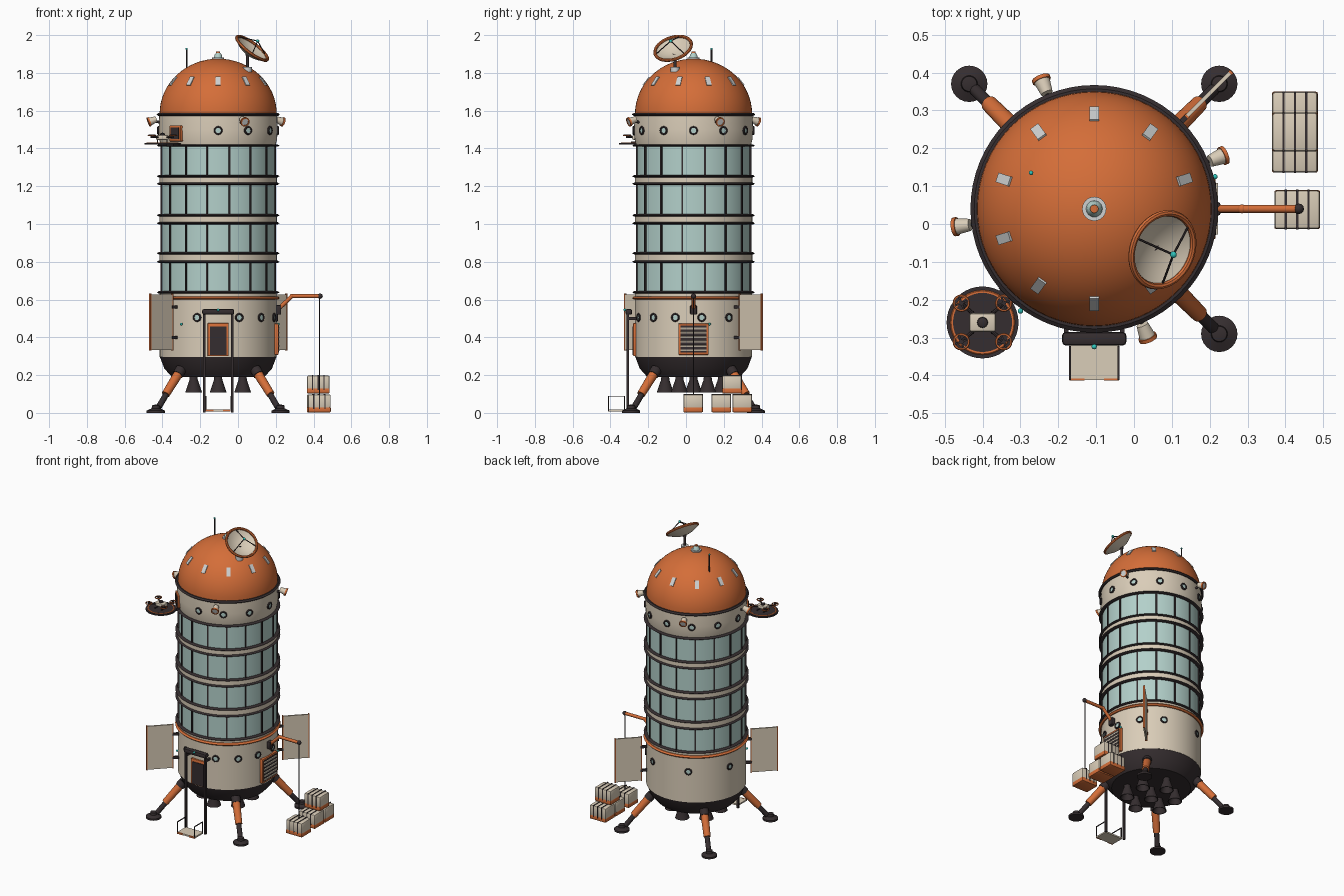
import bpy, bmesh, math
from mathutils import Matrix, Vector

if "Cube" in bpy.data.objects:
    bpy.data.objects.remove(bpy.data.objects["Cube"])

CX, CY, R = -0.105, 0.04, 0.31
COLORS = {
    "orange": (0.66, 0.155, 0.04), "beige": (0.70, 0.61, 0.48), "charcoal": (0.036, 0.027, 0.029),
    "glass": (0.45, 0.63, 0.59), "light_grey": (0.62, 0.64, 0.64), "cyan": (0.03, 0.58, 0.52),
}
MATS = {}
for n, c in COLORS.items():
    MATS[n] = bpy.data.materials.new(n)
    MATS[n].diffuse_color = (*c, 1)

PARTS = {}
I = Matrix.Identity(4)
T = lambda x, y, z: Matrix.Translation((x, y, z))
Rx = lambda d: Matrix.Rotation(math.radians(d), 4, 'X')
Rz = lambda d: Matrix.Rotation(math.radians(d), 4, 'Z')
AXIS = T(CX, CY, 0)


def at(deg, r, z):
    """Frame on the hull: -y points outward, angle runs from the front towards +x."""
    return AXIS @ Rz(deg) @ T(0, -r, z)


def part(name, mat):
    if name not in PARTS:
        PARTS[name] = (bmesh.new(), mat)
    return PARTS[name][0]


def box(name, mat, size, M=I, bevel=0):
    bm = part(name, mat)
    vs = bmesh.ops.create_cube(bm, size=1, matrix=M @ Matrix.Diagonal((*size, 1)))['verts']
    if bevel:
        es = list({e for v in vs for e in v.link_edges})
        bmesh.ops.bevel(bm, geom=es, offset=bevel, segments=2, affect='EDGES', profile=0.5)


def lathe(name, mat, prof, M=I, seg=24, loop=False):
    """Revolve (radius, height) points around local z."""
    bm = part(name, mat)
    rings = [[bm.verts.new(M @ Vector((r * math.cos(2 * math.pi * k / seg),
              r * math.sin(2 * math.pi * k / seg), z))) for k in range(seg)] for r, z in prof]
    pairs = list(zip(rings, rings[1:])) + ([(rings[-1], rings[0])] if loop else [])
    for a, b in pairs:
        for k in range(seg):
            j = (k + 1) % seg
            bm.faces.new((a[k], a[j], b[j], b[k]))
    bmesh.ops.remove_doubles(bm, verts=[v for r in rings for v in r], dist=1e-6)


def disc(name, mat, r, z0, z1, M=I, seg=24, r1=None):
    lathe(name, mat, [(0, z0), (r, z0), (r if r1 is None else r1, z1), (0, z1)], M, seg)


def hoop(name, mat, r, z, w, h, M=I, seg=24):
    lathe(name, mat, [(r - w, z - h), (r, z - h), (r + w * .5, z), (r, z + h), (r - w, z + h)], M, seg, True)


def rod(name, mat, a, b, r, r1=None, seg=12):
    a, b = Vector(a), Vector(b)
    M = Matrix.Translation(a) @ (b - a).to_track_quat('Z', 'Y').to_matrix().to_4x4()
    disc(name, mat, r, 0, (b - a).length, M, seg, r1)


def ball(name, mat, p, r):
    bmesh.ops.create_uvsphere(part(name, mat), u_segments=12, v_segments=8, radius=r, matrix=T(*p))


# hull shell
lathe("lower_hull", "charcoal", [(0, .19), (.245, .19), (.285, .235), (.308, .295), (0, .295)], AXIS, 64)
disc("base_section", "beige", R, .295, .635, AXIS, 64)
hoop("base_stripe", "orange", R + .006, .608, .02, .009, AXIS, 64)
disc("window_glass", "glass", .304, .63, 1.42, AXIS, 64)
lathe("upper_section", "beige", [(0, 1.415), (.304, 1.415), (.312, 1.45), (.315, 1.5), (.312, 1.58), (0, 1.58)], AXIS, 64)
dome = [(R * math.cos(t), 1.583 + .292 * math.sin(t)) for t in [i * math.pi / 32 for i in range(17)]]
lathe("dome", "orange", [(0, 1.583)] + dome, AXIS, 64)

# window floors: rings, bands, mullions
FLOORS = [(.638, .80), (.845, 1.004), (1.046, 1.213), (1.253, 1.415)]
for z0, z1 in FLOORS:
    for z in (z0, z1):
        hoop("floor_rings", "charcoal", .315, z, .02, .006, AXIS, 64)
    for k in range(16):
        box("window_mullions", "charcoal", (.009, .012, z1 - z0), at(11.25 + 22.5 * k, .305, (z0 + z1) / 2))
for (_, a), (b, _) in zip(FLOORS, FLOORS[1:]):
    disc("floor_bands", "beige", .311, a, b, AXIS, 64)
hoop("dome_ring", "charcoal", .317, 1.58, .02, .008, AXIS, 64)

# portholes
def porthole(deg, z, r):
    M = at(deg, r - .004, z) @ Rx(90)
    lathe("porthole_rims", "charcoal", [(.014, 0), (.023, 0), (.023, .008), (.019, .012), (.014, .010)], M, 20, True)
    disc("porthole_panes", "glass", .015, 0, .007, M, 20)

for d in (21, 47, 72, 98, 127, 155, 206, 257, 339):
    porthole(d, .505, R)
for k in range(12):
    if k not in (10, 11):
        porthole(30 * k, 1.495, .315)

# light plates on the dome
t = math.acos(.25 / R)
slope = math.degrees(math.atan2(.292 * math.cos(t), R * math.sin(t)))
for k in range(10):
    box("dome_plates", "light_grey", (.026, .055, .008),
        at(180 + 36 * k, .25, 1.583 + .292 * math.sin(t)) @ Rx(slope))

# dome finial and whip antenna
disc("finial_base", "light_grey", .032, 1.86, 1.882, AXIS)
lathe("finial_globe", "glass", [(0, 1.87), (.022, 1.88), (.019, 1.895), (.011, 1.906), (0, 1.908)], AXIS)
disc("finial_cap", "orange", .011, 1.90, 1.912, AXIS, 16)
rod("whip_antenna", "charcoal", (-.272, .135, 1.77), (-.272, .135, 1.925), .0045)
ball("antenna_tip", "cyan", (-.272, .135, 1.927), .006)

# dish
N = Vector((.58, -.26, .775)).normalized()
C = Vector((.075, -.068, 1.93))
D = Matrix.Translation(C) @ N.to_track_quat('Z', 'Y').to_matrix().to_4x4()
bowl = [(.1 * i / 8, .034 * (i / 8) ** 2 - .034) for i in range(9)]
lathe("dish_bowl", "beige", bowl + [(r, z - .007) for r, z in reversed(bowl)], D, 40)
lathe("dish_rim", "orange", [(.1 + .0085 * math.cos(i * math.pi / 4), .0085 * math.sin(i * math.pi / 4)) for i in range(8)], D, 40, True)
feed = C + N * .05
for k in range(3):
    a = math.radians(120 * k + 90)
    rod("dish_struts", "charcoal", D @ Vector((.096 * math.cos(a), .096 * math.sin(a), 0)), feed, .003, seg=6)
ball("dish_feed", "cyan", feed, .009)
rod("dish_mast", "charcoal", (.05, -.058, 1.81), (.05, -.058, 1.895), .008)
rod("dish_mast", "charcoal", (.05, -.058, 1.89), C - N * .036, .012)
disc("dish_mount", "light_grey", .024, 1.805, 1.832, T(.05, -.058, 0))

# spotlights
for x, y in ((-.24, .37), (.222, .175), (.03, -.285), (-.455, -.005)):
    deg = math.degrees(math.atan2(x - CX, CY - y))
    rod("spotlight_arms", "charcoal", at(deg, .30, 1.535).translation, at(deg, .35, 1.548).translation, .007)
    M = at(deg, .338, 1.552) @ Rx(110)
    disc("spotlight_bodies", "beige", .016, -.008, .032, M, 16, .022)
    lathe("spotlight_rims", "orange", [(.018, .028), (.025, .028), (.025, .038), (.018, .038)], M, 16, True)
    disc("spotlight_lenses", "light_grey", .019, .03, .035, M, 16)

# legs and feet
for d in (45, 135, 225, 315):
    p = lambda o, z: at(d, o * math.sqrt(2), z).translation
    rod("leg_struts", "charcoal", p(.185, .25), p(.315, .03), .016)
    rod("leg_sleeves", "orange", p(.212, .205), p(.278, .098), .025, .022, 16)
    rod("leg_collars", "charcoal", p(.196, .232), p(.214, .202), .029, seg=16)
    lathe("feet", "charcoal", [(0, 0), (.048, 0), (.048, .012), (.022, .024), (.02, .04), (0, .045)], at(d, .467, 0))

# engine nozzles
for x, y in [(0, 0)] + [(.15 * math.sin(k * math.pi / 3), .15 * math.cos(k * math.pi / 3)) for k in range(6)]:
    lathe("engine_nozzles", "charcoal", [(0, .2), (.02, .2), (.022, .175), (.045, .107), (.040, .107), (.016, .17), (0, .17)],
          AXIS @ T(x, y, 0), 20)

# side fins
for d in (135, 315):
    box("fin_panels", "beige", (.010, .165, .296), at(d, .4275, .48))
    for r in (.345, .51):
        box("fin_edges", "orange", (.013, .006, .302), at(d, r, .48))
    for z in (.40, .56):
        box("fin_brackets", "charcoal", (.014, .05, .016), at(d, .325, z))

# front door and lift
box("door_frame", "orange", (.112, .03, .175), at(0, .305, .388), .004)
box("door_panel", "charcoal", (.088, .03, .15), at(0, .309, .382))
box("lift_beam", "charcoal", (.17, .036, .03), T(CX, -.303, .535), .01)
for s in (-1, 1):
    box("lift_rails", "charcoal", (.013, .014, .54), T(CX + s * .074, -.308, .272))
    box("lift_brackets", "charcoal", (.012, .06, .014), T(CX + s * .074, -.28, .5))
    for y in (-.325, -.41):
        box("lift_railing", "charcoal", (.005, .005, .08), T(CX + s * .064, y, .05))
    box("lift_railing", "charcoal", (.005, .09, .005), T(CX + s * .064, -.367, .088))
    box("lift_trim", "orange", (.04, .006, .012), T(CX + s * .046, -.411, .013))
box("lift_floor", "beige", (.132, .092, .01), T(CX, -.366, .013))
ball("door_light", "cyan", (CX, -.324, .545), .007)

# side vent
box("vent_frame", "orange", (.16, .03, .165), at(90, .305, .39), .003)
box("vent_recess", "charcoal", (.138, .03, .143), at(90, .307, .39))
for k in range(6):
    box("vent_slats", "beige", (.136, .008, .009), at(90, .322, .332 + .0232 * k) @ Rx(20))
ball("vent_light", "cyan", (.214, .125, .47), .007)
ball("hull_light", "cyan", (-.30, -.23, .47), .007)

# crane
box("crane_mount", "charcoal", (.035, .03, .05), at(90, .318, .545), .005)
pts = [(.22, .04, .555), (.285, .04, .618), (.435, .04, .618)]
for a, b in zip(pts, pts[1:]):
    rod("crane_arm", "orange", a, b, .0105)
ball("crane_elbow", "orange", pts[1], .012)
ball("crane_pulley", "charcoal", pts[2], .014)
rod("crane_cable", "charcoal", (.432, .04, .615), (.432, .04, .1), .003, seg=6)

# crates
for x, y, z in ((.431, .038, 0), (.425, .187, 0), (.425, .298, 0), (.425, .243, .1)):
    box("crate_bodies", "beige", (.12, .102, .074), T(x, y, z + .061), .008)
    box("crate_bases", "orange", (.121, .103, .028), T(x, y, z + .017), .005)
    for s in (-.03, 0, .03):
        box("crate_straps", "charcoal", (.006, .105, .08), T(x + s, y, z + .0605))

# drone pad and dock
PX, PY = -.40, -.26
disc("drone_pad", "charcoal", .095, 1.42, 1.43, T(PX, PY, 0), 40)
hoop("drone_pad_stripe", "orange", .083, 1.43, .005, .002, T(PX, PY, 0), 40)
box("pad_bracket", "charcoal", (.05, .06, .014), at(-45, .33, 1.42))
box("dock_frame", "orange", (.085, .03, .085), at(-45, .308, 1.48), .004)
box("dock_door", "charcoal", (.062, .03, .062), at(-45, .312, 1.48))

# drone
box("drone_body", "beige", (.07, .05, .024), T(PX, PY, 1.458), .007)
lathe("drone_sensor", "charcoal", [(0, 1.466), (.015, 1.466), (.013, 1.478), (0, 1.484)], T(PX, PY, 0), 16)
for sx in (-1, 1):
    box("drone_skids", "charcoal", (.005, .06, .005), T(PX + sx * .025, PY, 1.434))
    box("drone_skids", "charcoal", (.005, .005, .02), T(PX + sx * .025, PY, 1.443))
    for sy in (-1, 1):
        x, y = PX + sx * .056, PY + sy * .051
        rod("drone_arms", "charcoal", (PX, PY, 1.458), (x, y, 1.462), .005, seg=8)
        rod("drone_motors", "charcoal", (x, y, 1.455), (x, y, 1.474), .006, seg=10)
        hoop("drone_guards", "orange", .021, 1.468, .004, .003, T(x, y, 0), 20)
        for k in (20, 110):
            box("drone_blades", "charcoal", (.038, .005, .002), T(x, y, 1.472) @ Rz(k))

# finish meshes
for name, (bm, mat) in PARTS.items():
    bmesh.ops.recalc_face_normals(bm, faces=bm.faces[:])
    me = bpy.data.meshes.new(name)
    bm.to_mesh(me)
    bm.free()
    me.materials.append(MATS[mat])
    me.shade_smooth()
    me.set_sharp_from_angle(angle=math.radians(32))
    bpy.context.collection.objects.link(bpy.data.objects.new(name, me))

for m in bpy.data.materials:
    if m.users and not m.is_grease_pencil:
        m.use_nodes = True
        m.node_tree.nodes["Principled BSDF"].inputs["Base Color"].default_value = m.diffuse_color
